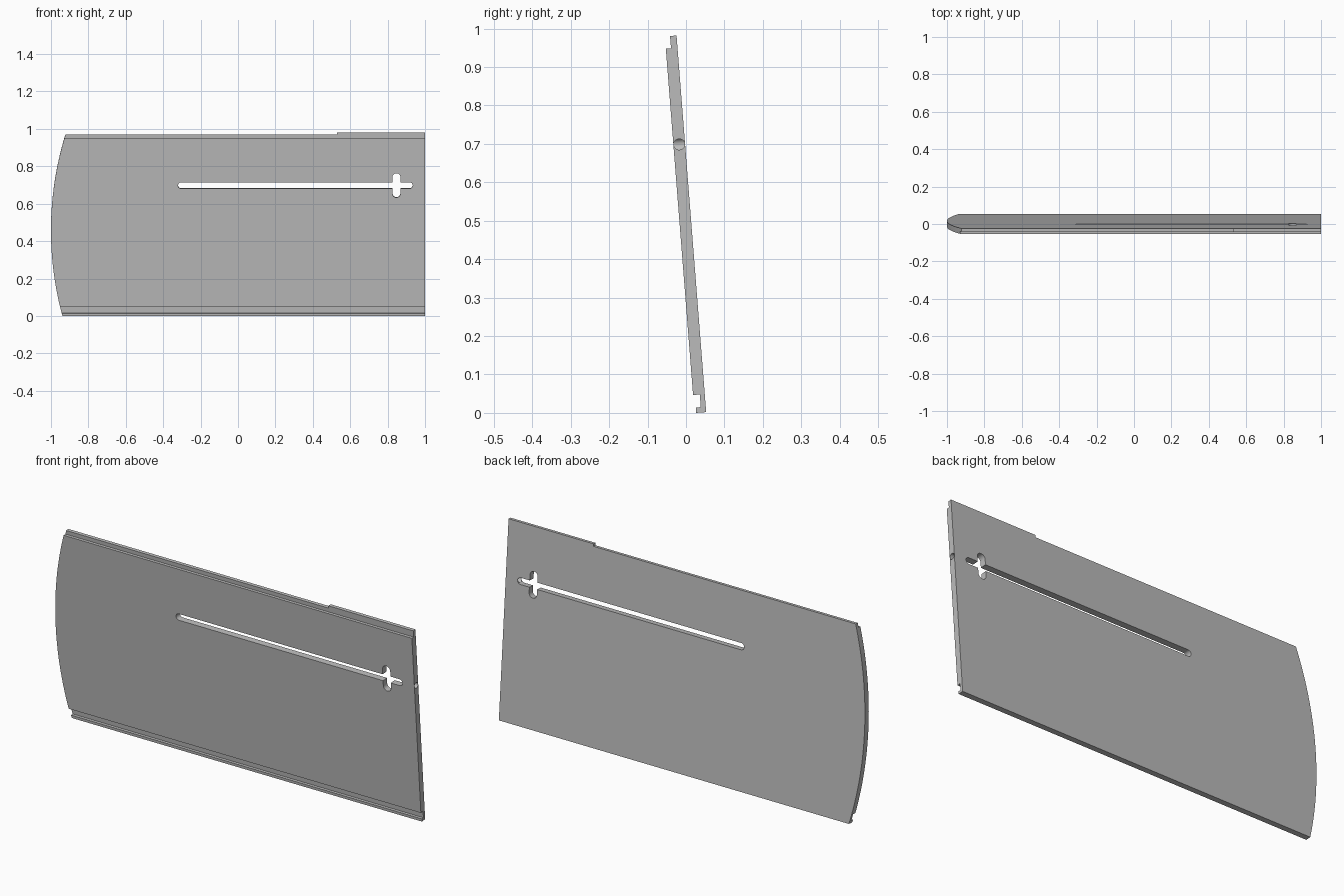
import bpy, bmesh, math
from mathutils import Matrix, Vector

cube = bpy.data.objects.get("Cube")
if cube:
    bpy.data.objects.remove(cube, do_unlink=True)

grey = bpy.data.materials.new("plain grey")
grey.use_nodes = True
colour = (0.5, 0.5, 0.5, 1)
grey.diffuse_color = colour
grey.node_tree.nodes["Principled BSDF"].inputs["Base Color"].default_value = colour


def prism(name, points, offset):
    """Extrude a closed planar outline along a vector."""
    bm = bmesh.new()
    face = bm.faces.new([bm.verts.new(p) for p in points])
    extruded = bmesh.ops.extrude_face_region(bm, geom=[face])["geom"]
    verts = [g for g in extruded if isinstance(g, bmesh.types.BMVert)]
    bmesh.ops.translate(bm, verts=verts, vec=offset)
    bmesh.ops.recalc_face_normals(bm, faces=bm.faces)
    mesh = bpy.data.meshes.new(name)
    bm.to_mesh(mesh)
    bm.free()
    obj = bpy.data.objects.new(name, mesh)
    bpy.context.collection.objects.link(obj)
    mesh.materials.append(grey)
    return obj


def slot(name, a, b, radius, steps=12):
    """Round-ended slot cutter between two points (x, z)."""
    a, b = Vector(a), Vector(b)
    start = math.atan2(b.y - a.y, b.x - a.x) + math.pi / 2
    points = []
    for centre, first in ((a, start), (b, start + math.pi)):
        for i in range(steps + 1):
            t = first + math.pi * i / steps
            points.append((centre.x + radius * math.cos(t), -0.1,
                           centre.y + radius * math.sin(t)))
    return prism(name, points, (0, 0.2, 0))


def cut(target, cutter, operation="DIFFERENCE"):
    mod = target.modifiers.new(cutter.name, "BOOLEAN")
    mod.operation = operation
    mod.solver = "EXACT"
    mod.object = cutter
    bpy.context.view_layer.objects.active = target
    bpy.ops.object.modifier_apply(modifier=mod.name)
    bpy.data.objects.remove(cutter, do_unlink=True)


# Panel section (depth, height), with hooked foot and thin top lip
T = 0.0305
section = [(0, 0), (0, 0.983), (-0.017, 0.983), (-0.017, 0.951), (-T, 0.951),
           (-T, 0.047), (-0.013, 0.047), (-0.013, 0.014), (-0.026, 0.014), (-0.026, 0)]
panel = prism("panel", [(-1.1, y, z) for y, z in section], (2.1, 0, 0))

# Bowed end and raised tab along the top
R, mid = 1.748, 0.458
outline = [(1.05, -0.1, -0.05), (1.05, -0.1, 1.05), (0.53, -0.1, 1.05), (0.53, -0.1, 0.971)]
for i in range(33):
    z = 0.971 - 1.021 * i / 32
    outline.append((R - 1 - math.sqrt(R * R - (z - mid) ** 2), -0.1, z))
cut(panel, prism("end_outline", outline, (0, 0.2, 0)), "INTERSECT")

# Long slot crossed by a short upright one
cut(panel, slot("long_slot", (-0.304, 0.7), (0.918, 0.7), 0.0165))
cut(panel, slot("cross_slot", (0.847, 0.657), (0.847, 0.744), 0.0215))

# Bore from the straight end into the slot
bore = [(0.9, -T / 2 + 0.0143 * math.cos(i * math.pi / 12),
         0.7 + 0.0143 * math.sin(i * math.pi / 12)) for i in range(24)]
cut(panel, prism("end_bore", bore, (0.15, 0, 0)))

# Lean the panel forward and stand it on the ground
panel.data.transform(Matrix.Rotation(math.radians(4.5), 4, "X"))
co = [v.co for v in panel.data.vertices]
shift = Vector([-(min(c[k] for c in co) + max(c[k] for c in co)) / 2 for k in range(2)]
               + [-min(c.z for c in co)])
panel.data.transform(Matrix.Translation(shift))

bpy.ops.object.select_all(action="DESELECT")
panel.select_set(True)
bpy.context.view_layer.objects.active = panel
bpy.ops.object.shade_smooth_by_angle(angle=math.radians(30))
